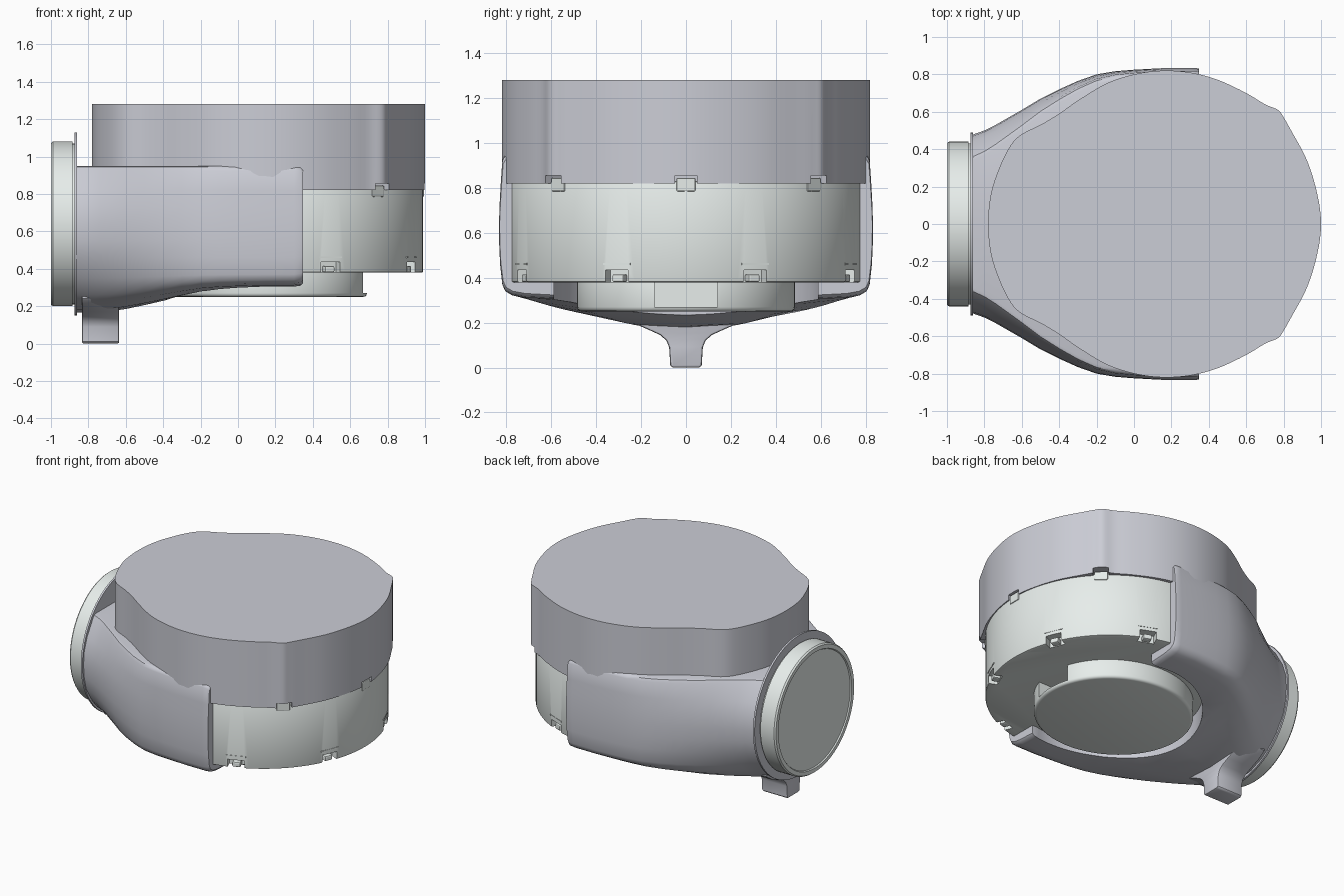
import bpy, bmesh, math
from mathutils import Matrix, Vector

if "Cube" in bpy.data.objects:
    bpy.data.objects.remove(bpy.data.objects["Cube"])

CX = 0.2  # x of the round body's axis


def material(name, rgb):
    m = bpy.data.materials.new(name)
    m.diffuse_color = (*rgb, 1)
    m.use_nodes = True
    m.node_tree.nodes["Principled BSDF"].inputs["Base Color"].default_value = m.diffuse_color
    return m


LIGHT = material("light_shell", (0.80, 0.85, 0.83))
GREY = material("grey_shell", (0.60, 0.61, 0.67))


def finish(name, bm, mat, bevel=0, segments=2):
    bmesh.ops.recalc_face_normals(bm, faces=bm.faces)
    me = bpy.data.meshes.new(name)
    bm.to_mesh(me)
    bm.free()
    ob = bpy.data.objects.new(name, me)
    bpy.context.collection.objects.link(ob)
    me.materials.append(mat)
    if bevel:
        b = ob.modifiers.new("bevel", 'BEVEL')
        b.width, b.segments, b.limit_method = bevel, segments, 'ANGLE'
        b.angle_limit = math.radians(50)
        activate(ob)
        bpy.ops.object.modifier_apply(modifier="bevel")
    return ob


def activate(ob):
    bpy.ops.object.select_all(action='DESELECT')
    ob.select_set(True)
    bpy.context.view_layer.objects.active = ob


def smooth(ob, angle=32):
    activate(ob)
    bpy.ops.object.shade_smooth_by_angle(angle=math.radians(angle))


def loft(name, rings, mat, **kw):
    """Skin closed rings of equal length and cap both ends."""
    bm = bmesh.new()
    rows = [[bm.verts.new(p) for p in r] for r in rings]
    n = len(rows[0])
    for a, b in zip(rows, rows[1:]):
        for i in range(n):
            bm.faces.new((a[i], a[(i + 1) % n], b[(i + 1) % n], b[i]))
    bm.faces.new(rows[0])
    bm.faces.new(rows[-1])
    return finish(name, bm, mat, **kw)


def prism(name, outline, z0, z1, mat, **kw):
    return loft(name, [[(x, y, z) for x, y in outline] for z in (z0, z1)], mat, **kw)


def ellipse(cx, rx, ry, n=96):
    return [(cx + rx * math.cos(2 * math.pi * i / n), ry * math.sin(2 * math.pi * i / n)) for i in range(n)]


def box(name, size, loc, mat, rot=0, **kw):
    bm = bmesh.new()
    bmesh.ops.create_cube(bm, size=1, matrix=Matrix.Translation(loc) @ Matrix.Rotation(rot, 4, 'Z')
                          @ Matrix.Diagonal((*size, 1)))
    return finish(name, bm, mat, **kw)


def around(angle, r, z):
    a = math.radians(angle)
    return (CX + r * math.cos(a), r * math.sin(a), z)


def cut(ob, cutter):
    m = ob.modifiers.new("cut", 'BOOLEAN')
    m.operation, m.solver, m.object = 'DIFFERENCE', 'EXACT', cutter
    activate(ob)
    bpy.ops.object.modifier_apply(modifier="cut")
    bpy.data.objects.remove(cutter)


def closed_spline(pts, steps=4):
    p = [Vector(q) for q in pts]
    n, out = len(p), []
    for i in range(n):
        a, b, c, d = p[i - 1], p[i], p[(i + 1) % n], p[(i + 2) % n]
        for k in range(steps):
            t = k / steps
            out.append(0.5 * (2 * b + (c - a) * t + (2 * a - 5 * b + 4 * c - d) * t * t
                              + (3 * b - a - 3 * c + d) * t ** 3))
    return out


# Upper cover with its lobed outline
half = [(1.0, 0), (0.98, 0.16), (0.925, 0.34), (0.84, 0.50), (0.80, 0.57), (0.77, 0.61), (0.70, 0.64),
        (0.60, 0.70), (0.45, 0.77), (0.30, 0.81), (0.15, 0.82), (0, 0.80), (-0.15, 0.75), (-0.30, 0.66),
        (-0.40, 0.59), (-0.50, 0.53), (-0.60, 0.48), (-0.66, 0.42), (-0.72, 0.30), (-0.765, 0.16), (-0.78, 0)]
outline = closed_spline(half + [(x, -y) for x, y in half[-2:0:-1]])
cover = prism("upper_cover", outline, 0.82, 1.28, GREY)
for a in (-46, 0, 46):
    cut(cover, box("cutter", (0.16, 0.10, 0.07), around(a, 0.80, 0.82), GREY, math.radians(a)))
smooth(cover)

# Round body, with latch notches round its lower edge
body = prism("body", ellipse(CX, 0.79, 0.79, 128), 0.38, 0.83, LIGHT, bevel=0.008)
for a in (-68, -23, 23, 68):
    r = math.radians(a)
    cut(body, box("cutter", (0.12, 0.11, 0.12), around(a, 0.79, 0.375), LIGHT, r))
    box("latch_peg", (0.05, 0.055, 0.035), around(a, 0.755, 0.398), LIGHT, r, bevel=0.008)
    box("latch_ridge", (0.012, 0.13, 0.008), around(a, 0.786, 0.462), LIGHT, r)
smooth(body)
for a in (-46, 0, 46):
    box("joint_tab", (0.06, 0.085, 0.06), around(a, 0.765, 0.815), LIGHT, math.radians(a), bevel=0.006)

# Raised round plate below the body, with a recess facing +x
plate = prism("bottom_plate", ellipse(0.17, 0.52, 0.485), 0.25, 0.40, LIGHT, bevel=0.02, segments=3)
cut(plate, box("cutter", (0.24, 0.28, 0.11), (0.63, 0, 0.325), LIGHT))
smooth(plate)

# Cradle: a round neck that widens into two arms hugging the body
NECK = [(0, .95), (.33, .95), (.35, .945), (.365, .925), (.43, .82), (.462, .73), (.47, .64), (.462, .55), (.44, .46),
        (.37, .35), (.33, .305), (.28, .26), (.22, .22), (.12, .18), (0, .165)]
ARM = [(0, .95), (.79, .95), (.808, .943), (.818, .925), (.825, .82), (.83, .73), (.833, .64), (.832, .55), (.828, .46),
       (.818, .37), (.805, .34), (.775, .322), (.72, .312), (.50, .30), (0, .30)]
STATIONS = [(-.87, .475, 1), (-.80, .50, 1), (-.74, .53, 1), (-.67, .57, 1), (-.60, .61, 1), (-.50, .67, 1),
            (-.40, .72, 1), (-.30, .765, 1), (-.20, .80, 1), (-.10, .817, 1), (0, .825, 1), (.15, .833, 1),
            (.30, .833, 1), (.335, .833, .985), (.348, .83, .94)]
rings = []
for x, w, s in STATIONS:
    t = min(1, max(0, (w - 0.47) / 0.363))
    prof = [(a[0] + (b[0] - a[0]) * t, 0.64 + (a[1] + (b[1] - a[1]) * t * t - 0.64) * s)
            for a, b in zip(NECK, ARM)]
    prof += [(-y, z) for y, z in prof[-2:0:-1]]
    rings.append([(x, y, z) for y, z in prof])
cradle = loft("cradle", rings, GREY)
opening = [(x + (0.5 if x > CX + 0.14 else 0), y) for x, y in ellipse(CX, 0.58, 0.60)]
cut(cradle, prism("cutter", opening, 0.05, 0.5, GREY))
smooth(cradle, 40)

# Foot that flares up into the neck
side = [(.062, 0), (.07, .01), (.075, .09), (.087, .12), (.115, .145), (.17, .17), (.24, .20), (.30, .24), (.28, .36)]
section = side + [(-y, z) for y, z in reversed(side)]
smooth(loft("foot", [[(x, y, z) for y, z in section] for x in (-0.835, -0.635)], GREY, bevel=0.01))


def lathe_x(name, profile, zc, mat, n=96):
    rs = [[(x, r * math.cos(2 * math.pi * i / n), zc + r * math.sin(2 * math.pi * i / n)) for i in range(n)]
          for x, r in profile]
    smooth(loft(name, rs, mat))


# Thin flange and round end cap on the neck
lathe_x("neck_flange", [(-.862, .49), (-.875, .49)], 0.64, GREY)
lathe_x("end_cap", [(-.865, .43), (-.885, .43), (-.885, .44), (-.99, .44), (-1.0, .432), (-1.0, .405), (-.992, .40)],
        0.64, LIGHT)
